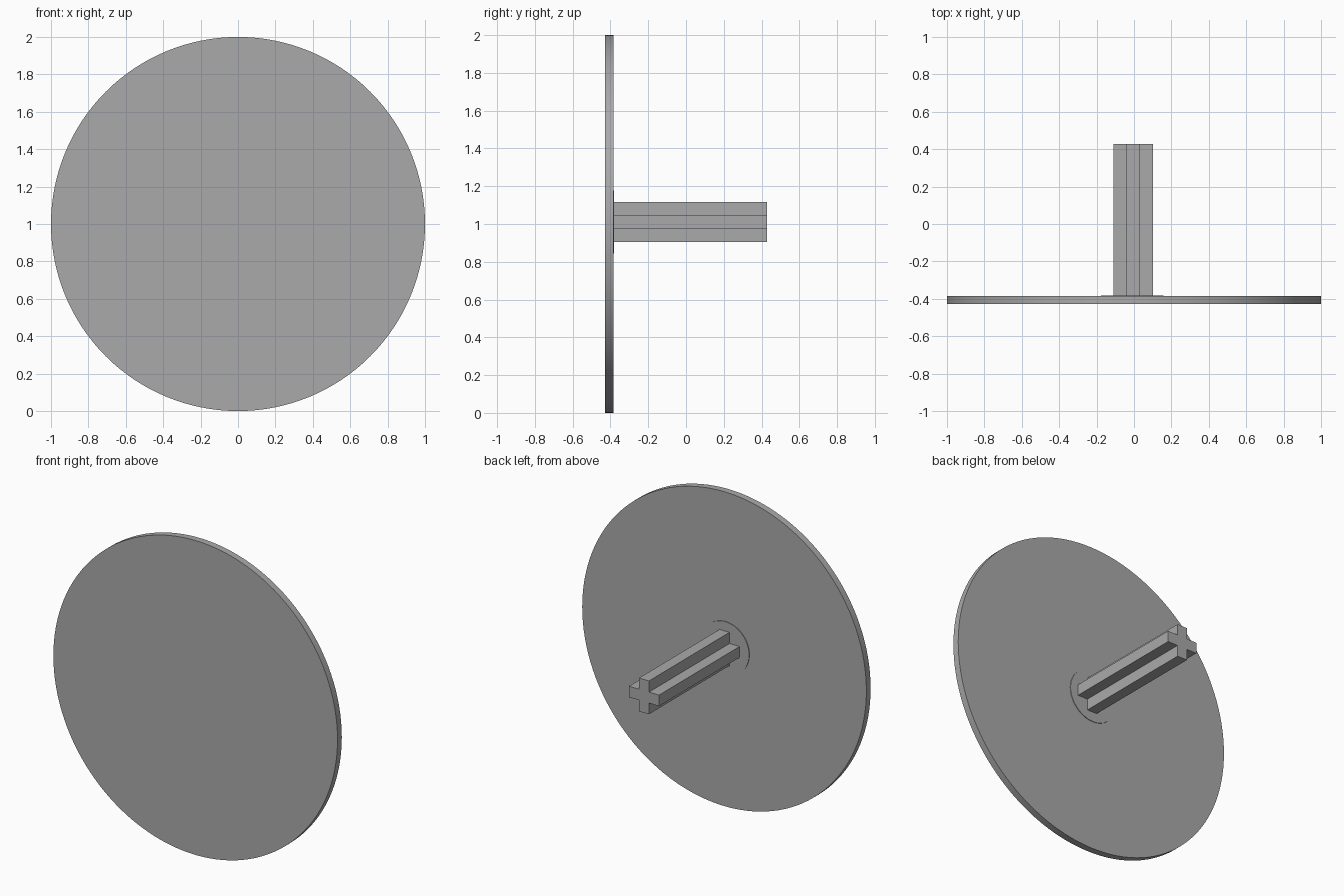
import bpy
import bmesh
from math import radians
from mathutils import Matrix, Vector

cube = bpy.data.objects.get("Cube")
if cube:
    bpy.data.objects.remove(cube, do_unlink=True)

grey = bpy.data.materials.new("mid grey")
grey.use_nodes = True
colour = (0.4, 0.4, 0.4, 1)
grey.diffuse_color = colour
grey.node_tree.nodes["Principled BSDF"].inputs["Base Color"].default_value = colour


def finish(bm, name):
    bmesh.ops.recalc_face_normals(bm, faces=bm.faces)
    mesh = bpy.data.meshes.new(name)
    bm.to_mesh(mesh)
    bm.free()
    mesh.materials.append(grey)
    obj = bpy.data.objects.new(name, mesh)
    bpy.context.collection.objects.link(obj)
    return obj


def disc(name, x, z, radius, front, back):
    """Round plate whose axis runs along y."""
    bm = bmesh.new()
    place = Matrix.Translation((x, (front + back) / 2, z)) @ Matrix.Rotation(radians(90), 4, "X")
    bmesh.ops.create_cone(bm, cap_ends=True, segments=128, radius1=radius,
                          radius2=radius, depth=back - front, matrix=place)
    obj = finish(bm, name)
    bpy.ops.object.select_all(action="DESELECT")
    obj.select_set(True)
    bpy.context.view_layer.objects.active = obj
    bpy.ops.object.shade_smooth_by_angle(angle=radians(30))


def cross_bar(name, x, z, reach, half, front, back):
    """Plus-shaped bar extruded along y."""
    quarter = [(reach, -half), (reach, half), (half, half)]
    outline = []
    for turn in range(4):
        spin = Matrix.Rotation(radians(90 * turn), 2)
        outline += [spin @ Vector(p) for p in quarter]
    bm = bmesh.new()
    face = bm.faces.new([bm.verts.new((x + p.x, front, z + p.y)) for p in outline])
    grown = bmesh.ops.extrude_face_region(bm, geom=[face], use_keep_orig=True)
    tip = [v for v in grown["geom"] if isinstance(v, bmesh.types.BMVert)]
    bmesh.ops.translate(bm, verts=tip, vec=(0, back - front, 0))
    finish(bm, name)


# Large plate, thin raised collar behind it, and the axle
disc("round_plate", 0, 1, 1, -0.428, -0.385)
disc("axle_collar", -0.01, 1.01, 0.167, -0.39, -0.381)
cross_bar("cross_axle", -0.004, 1.011, 0.106, 0.035, -0.39, 0.428)
